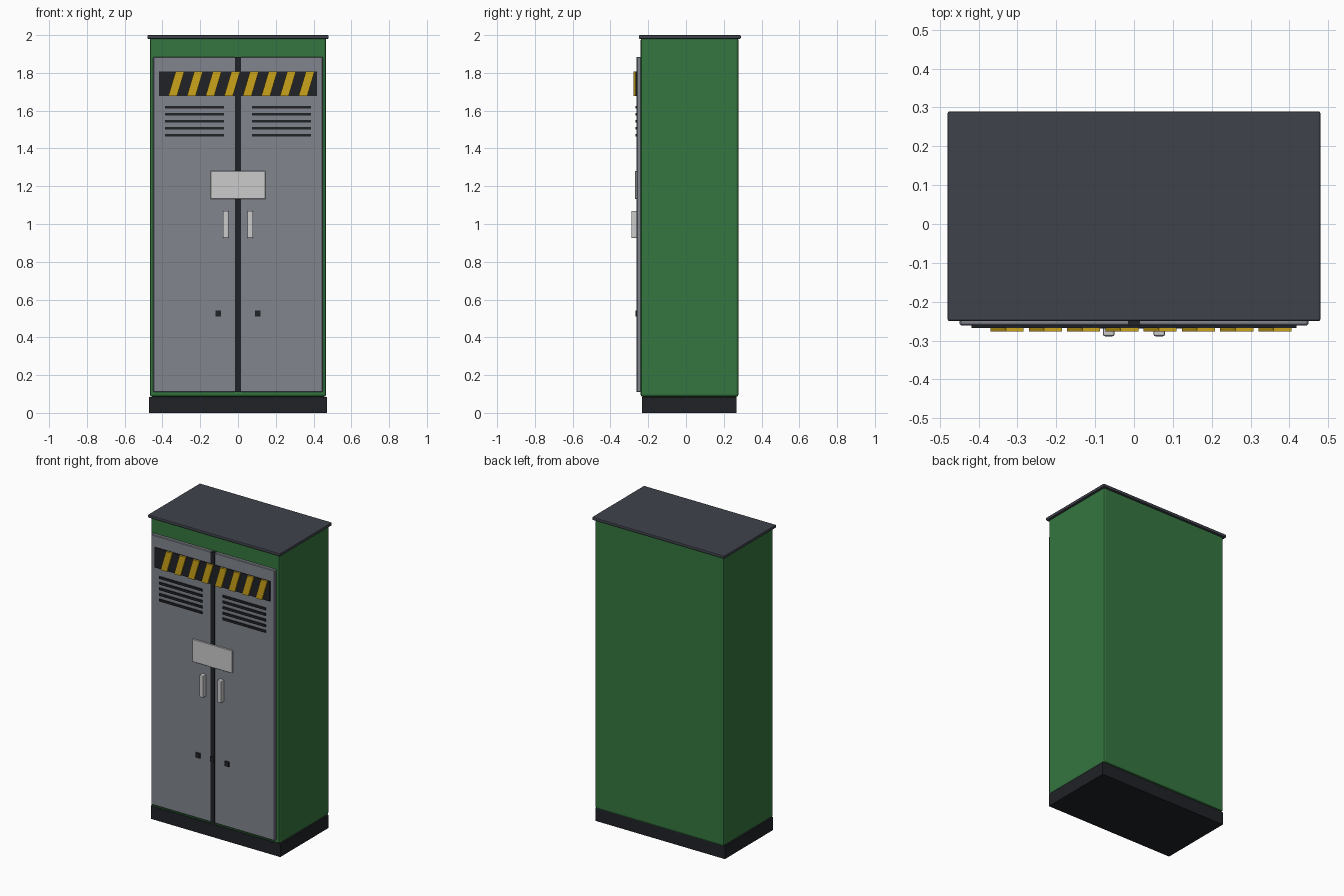
import bpy, bmesh

if "Cube" in bpy.data.objects:
    bpy.data.objects.remove(bpy.data.objects["Cube"])

def mat(name, rgb):
    m = bpy.data.materials.new(name)
    m.diffuse_color = (*rgb, 1)
    m.use_nodes = True
    m.node_tree.nodes["Principled BSDF"].inputs["Base Color"].default_value = m.diffuse_color
    return m

GREEN = mat("green_paint", (0.035, 0.18, 0.05))
DARK = mat("roof_grey", (0.05, 0.055, 0.07))
BLACK = mat("black", (0.015, 0.016, 0.02))
DOOR = mat("door_grey", (0.22, 0.235, 0.27))
YELLOW = mat("yellow", (0.6, 0.37, 0.01))
LIGHT = mat("light_grey", (0.6, 0.6, 0.62))

def finish(name, bm, material, bevel=0, segments=1):
    me = bpy.data.meshes.new(name)
    bmesh.ops.recalc_face_normals(bm, faces=bm.faces)
    bm.to_mesh(me)
    bm.free()
    ob = bpy.data.objects.new(name, me)
    bpy.context.collection.objects.link(ob)
    me.materials.append(material)
    if bevel:
        mod = ob.modifiers.new("Bevel", 'BEVEL')
        mod.width, mod.segments = bevel, segments
    return ob

def box(name, x, y, z, material, bevel=0, segments=1, slant=0):
    """Box from (min, max) ranges; slant shifts the top edge along x."""
    bm = bmesh.new()
    bmesh.ops.create_cube(bm, size=1)
    for v in bm.verts:
        top = v.co.z > 0
        v.co = (x[v.co.x > 0] + slant * top, y[v.co.y > 0], z[top])
    return finish(name, bm, material, bevel, segments)

# Cabinet shell
box("plinth", (-0.47, 0.47), (-0.233, 0.268), (0, 0.085), BLACK)
box("cabinet_body", (-0.467, 0.467), (-0.24, 0.278), (0.085, 1.985), GREEN, 0.012, 2)
box("roof", (-0.48, 0.48), (-0.25, 0.29), (1.98, 2.0), DARK, 0.005, 2)

# Doors with handles, vents and locks on both sides
for side, s in (("left", -1), ("right", 1)):
    def span(a, b):
        return tuple(sorted((s * a, s * b)))
    box(side + "_door", span(0.012, 0.449), (-0.261, -0.235), (0.11, 1.885), DOOR, 0.004)
    box(side + "_handle", span(0.05, 0.08), (-0.289, -0.255), (0.925, 1.07), LIGHT, 0.005, 2)
    box(side + "_lock", span(0.09, 0.12), (-0.268, -0.25), (0.51, 0.542), BLACK)
    for i in range(5):
        z = 1.618 - 0.037 * i
        box(f"{side}_vent_{i + 1}", span(0.074, 0.386), (-0.268, -0.25),
            (z - 0.0075, z + 0.0075), BLACK)

# Centre seam and middle lock
box("door_seam", (-0.015, 0.015), (-0.263, -0.235), (0.11, 1.885), BLACK)
box("middle_lock", (-0.015, 0.015), (-0.268, -0.25), (0.51, 0.542), BLACK)

# Blank label plate
box("label_plate", (-0.145, 0.145), (-0.269, -0.25), (1.132, 1.281), LIGHT, 0.002)

# Hazard board with slanted stripes
box("hazard_board", (-0.418, 0.418), (-0.268, -0.25), (1.677, 1.808), BLACK)
for i in range(8):
    x = -0.369 + 0.0985 * i
    box(f"hazard_stripe_{i + 1}", (x, x + 0.046), (-0.277, -0.26), (1.677, 1.808),
        YELLOW, slant=0.039)
